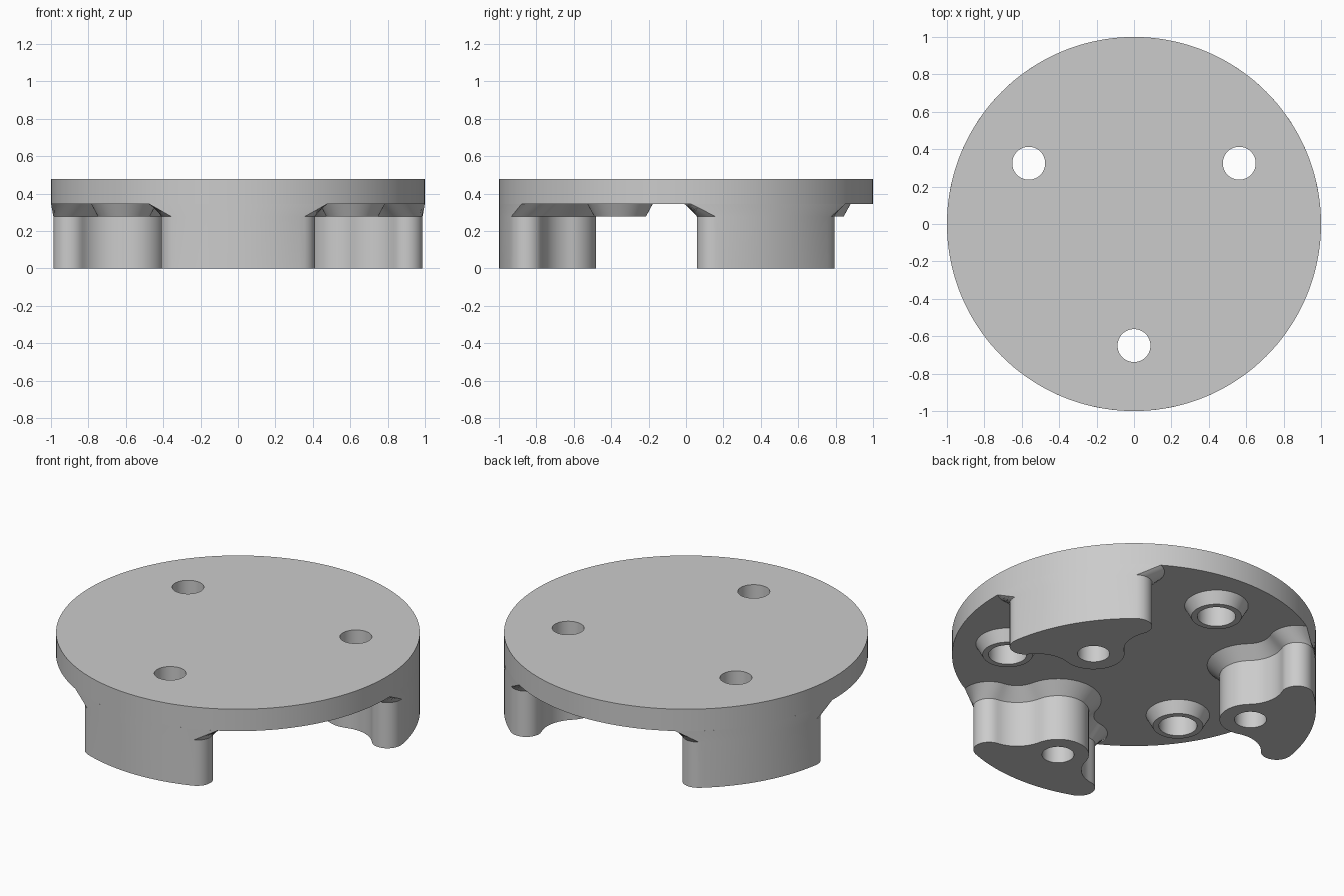
import bpy, bmesh, math
from mathutils import Vector, Matrix

if "Cube" in bpy.data.objects:
    bpy.data.objects.remove(bpy.data.objects["Cube"], do_unlink=True)

TOP, UNDER, SKIRT = 0.478, 0.345, 0.277
LEG_ANGLES = [0, 120, 240]
BOSS_ANGLES = [60, 180, 300]
HOLE_Y, BOSS_Y = -0.65, -0.705

grey = bpy.data.materials.new("plain grey")
grey.use_nodes = True
grey.diffuse_color = (0.6, 0.6, 0.6, 1)
grey.node_tree.nodes["Principled BSDF"].inputs["Base Color"].default_value = (0.6, 0.6, 0.6, 1)


def make_object(name, bm):
    bmesh.ops.recalc_face_normals(bm, faces=bm.faces)
    mesh = bpy.data.meshes.new(name)
    bm.to_mesh(mesh)
    bm.free()
    mesh.materials.append(grey)
    obj = bpy.data.objects.new(name, mesh)
    bpy.context.collection.objects.link(obj)
    return obj


def add_cone(bm, y, z0, z1, r0, r1, angle=0, segments=48):
    place = Matrix.Rotation(math.radians(angle), 4, 'Z') @ Matrix.Translation((0, y, (z0 + z1) / 2))
    bmesh.ops.create_cone(bm, cap_ends=True, segments=segments, radius1=r0,
                          radius2=r1, depth=z1 - z0, matrix=place)


def arc(centre, radius, start, end, steps):
    """Points on the shorter arc between two directions."""
    a = math.atan2(start.y, start.x)
    sweep = math.atan2(end.y, end.x) - a
    sweep = (sweep + math.pi) % math.tau - math.pi
    return [centre + radius * Vector((math.cos(a + sweep * i / steps), math.sin(a + sweep * i / steps)))
            for i in range(steps + 1)]


def leg_outline(grow):
    """Lobe around the hole, hollow flanks, round tips and the rim arc."""
    lobe, tip = Vector((0, HOLE_Y)), Vector((0.325, -0.853))
    lobe_r, tip_r, hollow_r = 0.17, 0.086, 0.2
    # centre of the hollow circle touching both lobe and tip
    span = (tip - lobe).length
    along = (tip - lobe) / span
    across = Vector((-along.y, along.x))
    a = ((lobe_r + hollow_r) ** 2 - (tip_r + hollow_r) ** 2 + span ** 2) / (2 * span)
    h = math.sqrt((lobe_r + hollow_r) ** 2 - a * a)
    hollow = lobe + along * a + across * h
    # where the tip circle meets the rim
    m = tip.length
    turn = math.acos(min(1, (1 + m * m - (tip_r + grow) ** 2) / (2 * m)))
    rim = math.atan2(tip.y, tip.x) + turn
    meet = Vector((math.cos(rim), math.sin(rim)))
    half = arc(lobe, lobe_r + grow, Vector((0, 1)), hollow - lobe, 12)
    half += arc(hollow, hollow_r - grow, lobe - hollow, tip - hollow, 12)[1:]
    half += arc(tip, tip_r + grow, hollow - tip, meet - tip, 12)[1:-1]
    half += arc(Vector((0, 0)), 1, meet, Vector((0, -1)), 12)
    return half + [Vector((-p.x, p.y)) for p in reversed(half[1:-1])]


def make_leg(name, angle):
    bm = bmesh.new()
    rings = []
    for z, grow in ((0, 0), (SKIRT, 0), (UNDER, UNDER - SKIRT)):
        rings.append([bm.verts.new((p.x, p.y, z)) for p in leg_outline(grow)])
    count = len(rings[0])
    for low, high in zip(rings, rings[1:]):
        for i in range(count):
            j = (i + 1) % count
            bm.faces.new((low[i], low[j], high[j], high[i]))
    bm.faces.new(rings[0][::-1])
    bm.faces.new(rings[-1])
    bm.transform(Matrix.Rotation(math.radians(angle), 4, 'Z'))
    return make_object(name, bm)


# Round top plate
bm = bmesh.new()
add_cone(bm, 0, UNDER, TOP, 1, 1, segments=144)
parts = [make_object("top_plate", bm)]

# Legs with flared skirts
for name, angle in zip(("front_leg", "left_leg", "right_leg"), LEG_ANGLES):
    parts.append(make_leg(name, angle))

# Tapered bosses between the legs
for name, angle in zip(("left_boss", "back_boss", "right_boss"), BOSS_ANGLES):
    bm = bmesh.new()
    add_cone(bm, BOSS_Y, SKIRT, UNDER, 0.138, 0.175, angle)
    parts.append(make_object(name, bm))

# Through holes in the legs, blind sockets in the bosses
bm = bmesh.new()
for angle in LEG_ANGLES:
    add_cone(bm, HOLE_Y, -0.2, 0.7, 0.088, 0.088, angle)
for angle in BOSS_ANGLES:
    add_cone(bm, BOSS_Y, 0.1, 0.425, 0.105, 0.105, angle)
cutter = make_object("hole_cutter", bm)
cutter.hide_render = True

for part in parts:
    bpy.ops.object.select_all(action='DESELECT')
    part.select_set(True)
    bpy.context.view_layer.objects.active = part
    cut = part.modifiers.new("holes", 'BOOLEAN')
    cut.operation = 'DIFFERENCE'
    cut.solver = 'EXACT'
    cut.object = cutter
    bpy.ops.object.modifier_apply(modifier=cut.name)
    bpy.ops.object.shade_smooth_by_angle(angle=math.radians(30))

bpy.data.objects.remove(cutter, do_unlink=True)
